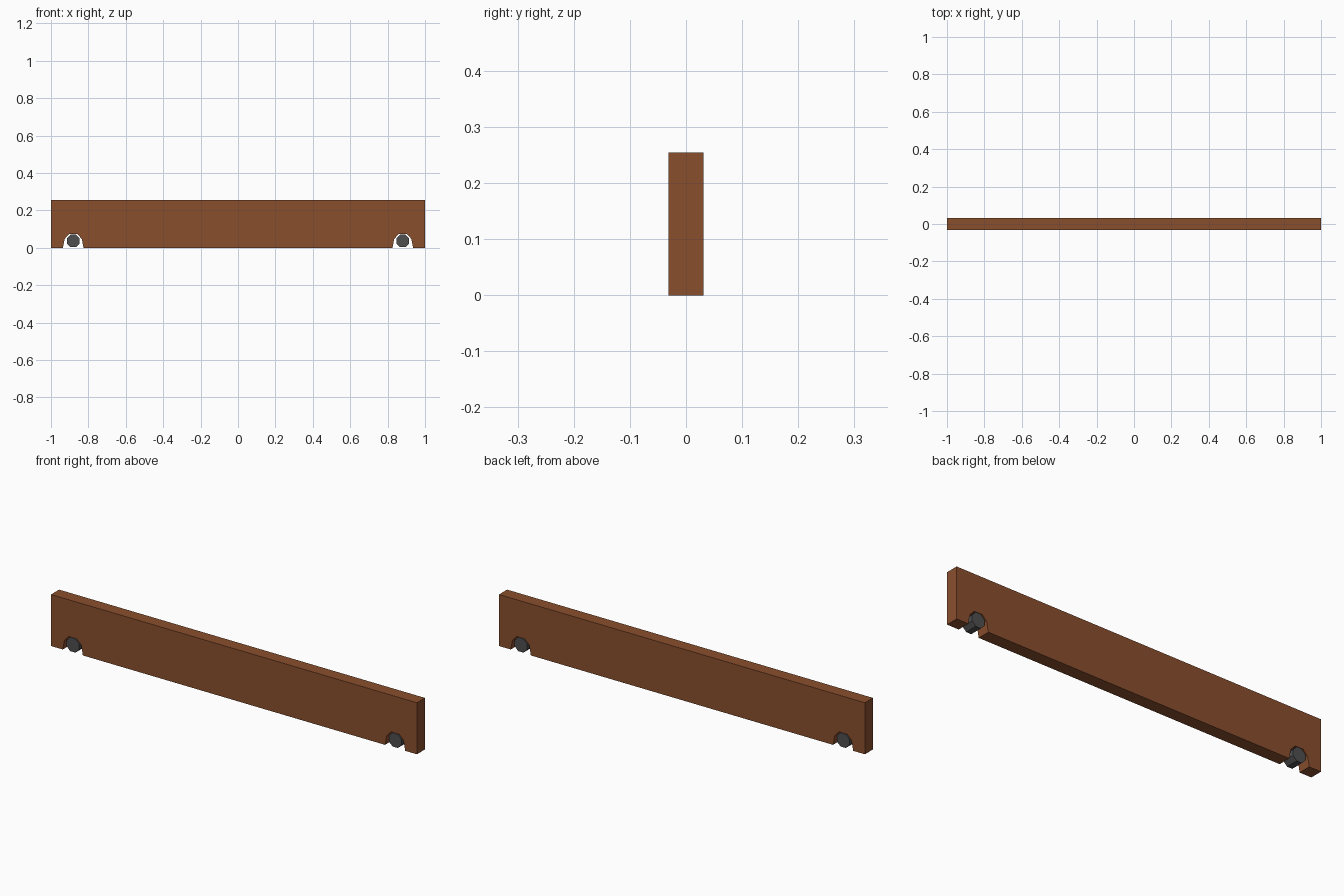
import bpy, bmesh, math

if "Cube" in bpy.data.objects:
    bpy.data.objects.remove(bpy.data.objects["Cube"])

def material(name, rgb):
    m = bpy.data.materials.new(name)
    m.diffuse_color = (*rgb, 1)
    m.use_nodes = True
    m.node_tree.nodes["Principled BSDF"].inputs["Base Color"].default_value = m.diffuse_color
    return m

brown = material("brown", (0.253, 0.078, 0.027))
grey = material("dark grey", (0.078, 0.078, 0.078))

def extrude_profile(name, points, half_depth, mat):
    """Extrude an x-z outline along y, centred on y = 0."""
    bm = bmesh.new()
    face = bm.faces.new([bm.verts.new((x, -half_depth, z)) for x, z in points])
    res = bmesh.ops.extrude_face_region(bm, geom=[face])
    verts = [g for g in res["geom"] if isinstance(g, bmesh.types.BMVert)]
    bmesh.ops.translate(bm, verts=verts, vec=(0, 2 * half_depth, 0))
    bmesh.ops.recalc_face_normals(bm, faces=bm.faces)
    me = bpy.data.meshes.new(name)
    bm.to_mesh(me)
    bm.free()
    me.materials.append(mat)
    ob = bpy.data.objects.new(name, me)
    bpy.context.collection.objects.link(ob)
    return ob

WHEEL_X, WHEEL_Z, WHEEL_R = 0.881, 0.037, 0.037

# Side panel with two arches in its lower edge
arch = [(-0.055, 0), (-0.046, 0.047), (-0.022, 0.073),
        (0.022, 0.073), (0.046, 0.047), (0.055, 0)]
outline = [(-1, 0)]
for cx in (-WHEEL_X, WHEEL_X):
    outline += [(cx + x, z) for x, z in arch]
outline += [(1, 0), (1, 0.2545), (-1, 0.2545)]
extrude_profile("side_panel", outline, 0.0315, brown)

# Eight-sided wheels inside the arches
for label, cx in (("left", -WHEEL_X), ("right", WHEEL_X)):
    ring = [(cx + WHEEL_R * math.cos(math.radians(22.5 + 45 * i)),
             WHEEL_Z + WHEEL_R * math.sin(math.radians(22.5 + 45 * i)))
            for i in range(8)]
    extrude_profile(label + "_wheel", ring, 0.0315, grey)
